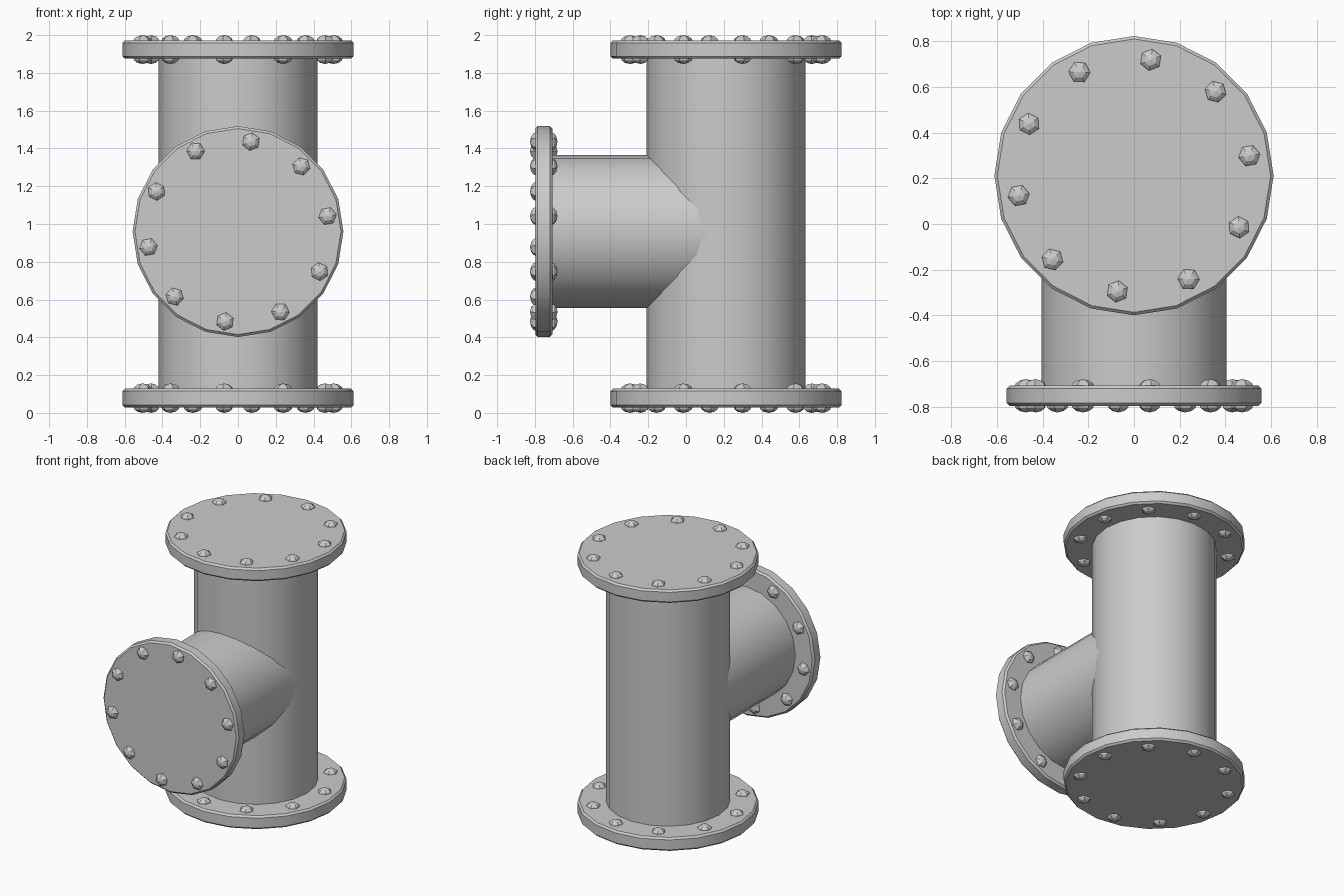
import bpy, bmesh
from math import cos, sin, pi, radians
from mathutils import Matrix, Vector

if "Cube" in bpy.data.objects:
    bpy.data.objects.remove(bpy.data.objects["Cube"])

SIDES = 20


def lathe(name, profile, sides, matrix, phase=0.0, smooth=True):
    """Revolve an (r, z) profile about z, closing both ends."""
    bm = bmesh.new()
    rings = []
    for r, z in profile:
        rings.append([bm.verts.new((r * cos(phase + 2 * pi * i / sides),
                                    r * sin(phase + 2 * pi * i / sides), z))
                      for i in range(sides)])
    for a, b in zip(rings, rings[1:]):
        for i in range(sides):
            j = (i + 1) % sides
            bm.faces.new((a[i], a[j], b[j], b[i]))
    bm.faces.new(rings[0][::-1])
    bm.faces.new(rings[-1])
    bmesh.ops.recalc_face_normals(bm, faces=bm.faces)
    bm.transform(matrix)
    return finish(name, bm, smooth)


def finish(name, bm, smooth):
    mesh = bpy.data.meshes.new(name)
    bm.to_mesh(mesh)
    bm.free()
    ob = bpy.data.objects.new(name, mesh)
    bpy.context.collection.objects.link(ob)
    if smooth:
        bpy.ops.object.select_all(action='DESELECT')
        ob.select_set(True)
        bpy.context.view_layer.objects.active = ob
        bpy.ops.object.shade_smooth_by_angle(angle=radians(30))
    return ob


def bolts(name, ring_r, z0, z1, matrix, turn):
    """Ten through-bolts with low hexagonal domed heads on both flange faces."""
    bm = bmesh.new()
    h = 0.028
    profile = [(0.048, 0), (0.045, 0.009), (0.027, 0.022)]
    for k in range(10):
        a = turn + k * 2 * pi / 10
        centre = Vector((ring_r * cos(a), ring_r * sin(a), 0))
        for base, s in ((z1, 1), (z0, -1)):
            rings = [[bm.verts.new(centre + Vector((r * cos(a + i * pi / 3),
                                                    r * sin(a + i * pi / 3),
                                                    base + s * z)))
                      for i in range(6)] for r, z in profile]
            tip = bm.verts.new(centre + Vector((0, 0, base + s * h)))
            for i in range(6):
                j = (i + 1) % 6
                for p, q in zip(rings, rings[1:]):
                    bm.faces.new((p[i], p[j], q[j], q[i]))
                bm.faces.new((rings[-1][i], rings[-1][j], tip))
            bm.faces.new(rings[0])
    bmesh.ops.recalc_face_normals(bm, faces=bm.faces)
    bm.transform(matrix)
    finish(name, bm, False)


def flange(name, r, z0, z1, ring_r, matrix, turn):
    b = 0.013
    lathe(name, [(r - b, z0), (r, z0 + b), (r, z1 - b), (r - b, z1)], SIDES, matrix)
    bolts(name + "_bolts", ring_r, z0, z1, matrix, turn)


# Main upright pipe with its two flanges
upright = Matrix.Translation((0, 0.212, 0))
lathe("main_pipe", [(0.42, 0.08), (0.42, 1.93)], SIDES, upright)
flange("bottom_flange", 0.612, 0.028, 0.128, 0.513, upright, radians(9.8))
flange("top_flange", 0.612, 1.875, 1.972, 0.513, upright, radians(9.8))

# Side branch: local z points to the front (-y), local y points up
branch = Matrix.Translation((0, 0, 0.96)) @ Matrix.Rotation(pi / 2, 4, 'X')
lathe("branch_pipe", [(0.406, -0.2), (0.406, 0.75)], SIDES, branch)
flange("branch_flange", 0.558, 0.708, 0.798, 0.481, branch, radians(9.8))
